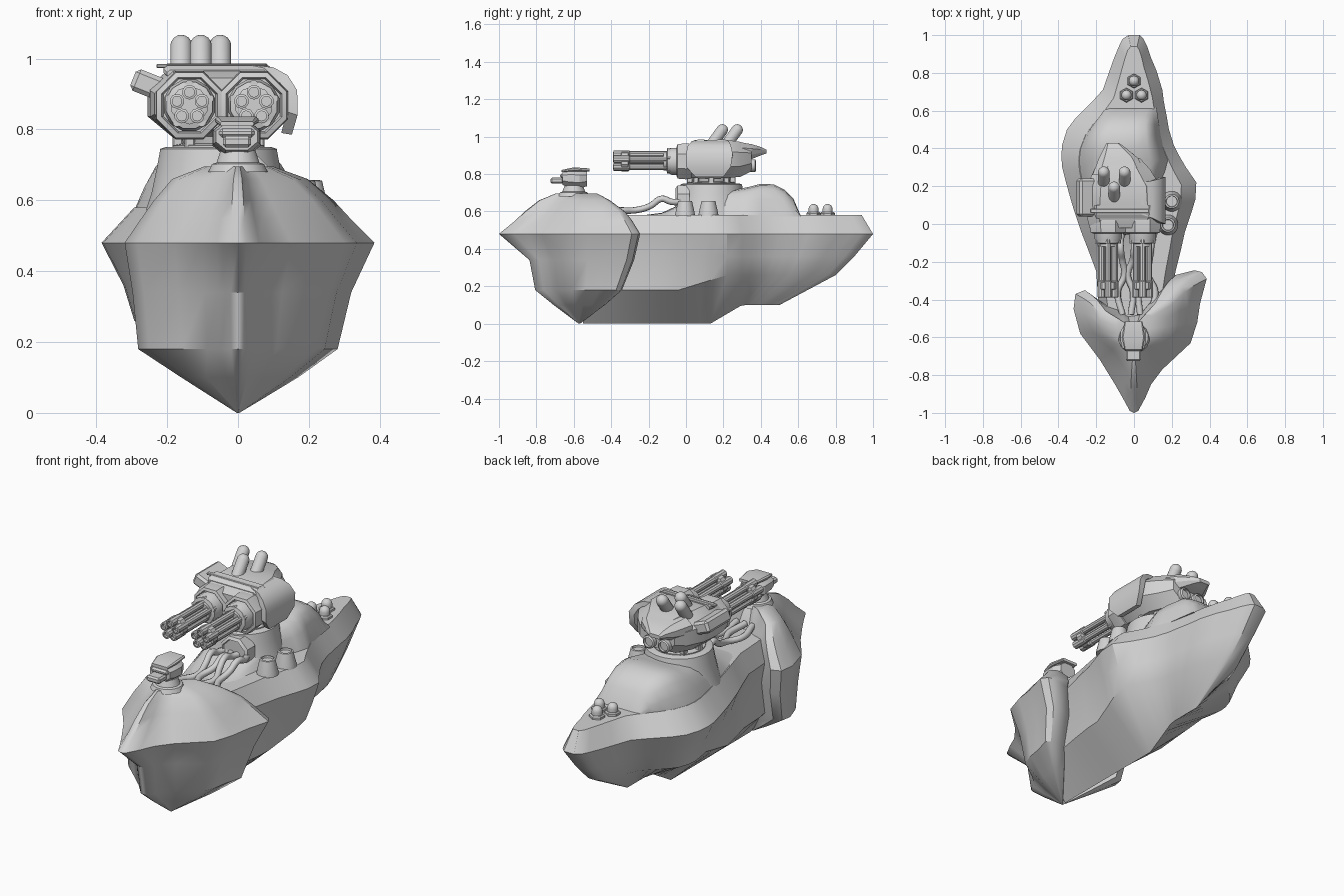
import bpy, bmesh, math
from mathutils import Vector, Matrix

if "Cube" in bpy.data.objects:
    bpy.data.objects.remove(bpy.data.objects["Cube"])

grey = bpy.data.materials.new("plain_grey")
grey.diffuse_color = (0.65, 0.65, 0.65, 1)
grey.use_nodes = True
grey.node_tree.nodes["Principled BSDF"].inputs["Base Color"].default_value = grey.diffuse_color


def finish(bm, name, angle=32):
    bmesh.ops.recalc_face_normals(bm, faces=bm.faces)
    me = bpy.data.meshes.new(name)
    bm.to_mesh(me)
    bm.free()
    ob = bpy.data.objects.new(name, me)
    bpy.context.collection.objects.link(ob)
    me.materials.append(grey)
    bpy.ops.object.select_all(action='DESELECT')
    ob.select_set(True)
    bpy.context.view_layer.objects.active = ob
    bpy.ops.object.shade_smooth_by_angle(angle=math.radians(angle))
    return ob


def loft(name, rings, angle=32):
    """Skin a list of equally long closed rings and cap both ends."""
    bm = bmesh.new()
    vs = [[bm.verts.new(p) for p in r] for r in rings]
    n = len(rings[0])
    for a, b in zip(vs, vs[1:]):
        for i in range(n):
            j = (i + 1) % n
            bm.faces.new((a[i], a[j], b[j], b[i]))
    bm.faces.new(vs[0])
    bm.faces.new(vs[-1])
    bmesh.ops.remove_doubles(bm, verts=bm.verts, dist=0.0005)
    bmesh.ops.triangulate(bm, faces=[f for f in bm.faces if len(f.verts) > 4])
    return finish(bm, name, angle)


def turned(name, base, axis, profile, n=16):
    """Revolve (radius, distance) steps around an axis from base."""
    q = Vector(axis).to_track_quat('Z', 'Y')
    rings = []
    for r, d in profile:
        rings.append([Vector(base) + q @ Vector((r * math.cos((k + .5) * math.tau / n),
                      r * math.sin((k + .5) * math.tau / n), d)) for k in range(n)])
    return loft(name, rings)


def box(name, loc, size, rot_y=0, bevel=0.008):
    bm = bmesh.new()
    m = Matrix.Translation(loc) @ Matrix.Rotation(rot_y, 4, 'Y') @ Matrix.Diagonal((*size, 1))
    bmesh.ops.create_cube(bm, size=1, matrix=m)
    bmesh.ops.bevel(bm, geom=bm.edges[:], offset=bevel, segments=1, affect='EDGES')
    return finish(bm, name, 20)


def octagon(y, xl, xr, zb, zt, c=.3):
    """Chamfered rectangular cross-section."""
    d = (zt - zb) * c
    e = min(d * 1.2, (xr - xl) * .4)
    return [(xl + e, y, zb), (xr - e, y, zb), (xr, y, zb + d), (xr, y, zt - d),
            (xr - e, y, zt), (xl + e, y, zt), (xl, y, zt - d), (xl, y, zb + d)]


def ramp(v, a, b, lo, hi):
    return lo + (hi - lo) * min(1, max(0, (v - a) / (b - a)))


def squeeze(y, start, end):
    """Shorten the stern so that station 1 lands on end."""
    return y if y < start else ramp(y, start, 1, start, end)


# Main hull: y, left rim, right rim, deckhouse height
stations = [(-.55, -.16, .16, 0), (-.4, -.19, .19, 0), (-.25, -.2, .22, .005),
            (-.13, -.245, .25, .02), (-.04, -.28, .27, .06), (.08, -.32, .31, .1),
            (.13, -.335, .325, .12), (.22, -.36, .33, .135), (.3, -.38, .275, .145),
            (.36, -.385, .24, .155),
            (.42, -.38, .21, .17), (.5, -.355, .185, .168), (.56, -.31, .175, .14),
            (.61, -.26, .165, .095), (.655, -.215, .157, .0),
            (.71, -.165, .15, 0), (.81, -.13, .12, 0), (.88, -.105, .09, 0), (.94, -.08, .07, 0),
            (.98, -.06, .05, 0), (1, -.03, .03, 0)]
rings, house = [], []
for y, xl, xr, h in stations:
    yd, yc, ym, yk = y * .94 if y > 0 else y, squeeze(y, .3, .8), squeeze(y, .3, .9), squeeze(y, .22, .5)
    zc = ramp(yc, -.04, .22, .18, .26)
    zk = ramp(yk, .13, .3, 0, .1)
    k = ramp(y, .4, 1, .76, .55)
    c = ramp(y, -.2, 0, .85, .76)
    rings.append([(0, yk, zk), (xr * c, yc, zc), (xr * .88, ym, .36), (xr, y, .48),
                  (xr * k, yd, .58), (xl * k, yd, .58), (xl, y, .48),
                  (xl * .84, ym, .36), (xl * c, yc, zc)])
    # flank of the deckhouse rises straight from the deck edge
    if -.3 < y < .66:
        xh = min(xr, ramp(y, .2, .36, .17, .25))
        left = [(xl * f, yd, .572 + h * g) for f, g in
                ((k, 0), (.69, .4), (.61, .73), (.52, .92), (.4, 1.0))]
        right = [(xh * f, yd, .572 + h * g) for f, g in
                 ((.05, 1.03), (.35, .98), (.5, .85), (.62, .55), (.76, 0))]
        house.append(left + right)
loft("main_hull", rings, 32)
loft("deckhouse", house, 50)

# Armoured bow with swept wings
rim = [(0, -1), (.022, -.99), (.06, -.92), (.09, -.85), (.15, -.77), (.30, -.63), (.335, -.52),
       (.35, -.42), (.385, -.29), (.36, -.255), (.32, -.245), (.22, -.27), (.12, -.37), (.04, -.46),
       (-.04, -.47), (-.1, -.43), (-.19, -.4), (-.26, -.35), (-.31, -.37), (-.32, -.45),
       (-.285, -.58), (-.18, -.72), (-.1, -.85), (-.06, -.92), (-.022, -.99)]
# height, right, left, front and back scale, hollow beside the ridge
levels = [(0, .01, .01, .01, .01, 1), (.1, .44, .5, .32, .42, 1), (.18, .73, .88, .55, .7, 1),
          (.34, .83, .93, .62, .9, 1), (.48, 1, 1, 1, 1, 1), (.55, .82, .85, .8, .87, .94),
          (.6, .7, .74, .68, .75, .88), (.66, .51, .58, .5, .5, .86), (.695, .26, .3, .3, .3, .95)]
rings = []
for z, sr, sl, sf, sb, hollow in levels:
    ring = []
    for x, y in rim:
        g = hollow if .05 < abs(x) < .2 and y < -.6 else 1
        sy = ramp(y, -.85, -.45, sf, sb)
        ring.append((x * (sr if x > 0 else sl) * g, -.57 + (y + .57) * sy * g, z))
    rings.append(ring)
loft("bow_armour", rings, 36)

# Turret base and neck
TX, TY = -.055, .135
turned("turret_base", (TX, TY, .56), (0, 0, 1),
       [(.21, 0), (.19, .06), (.175, .13), (.165, .185), (.15, .19)], 32)
turned("turret_neck", (TX, TY, .74), (0, 0, 1), [(.13, 0), (.13, .015), (.1, .02), (.11, .06)], 24)
for k in range(8):
    a = math.tau * k / 8
    box("neck_bracket", (TX + .115 * math.cos(a), TY + .115 * math.sin(a), .765),
        (.03, .03, .045), 0, .004)

# Turret housing
loft("turret_housing", [octagon(*s) for s in [
    (-.02, -.235, .125, .8, .945), (.03, -.248, .138, .78, .965), (.1, -.255, .145, .775, .98),
    (.2, -.25, .14, .778, .985), (.29, -.21, .085, .785, .972), (.35, -.175, .03, .815, .955)]], 30)
loft("brow_plate", [octagon(*s) for s in [
    (.03, -.2, .08, .945, .968), (.05, -.21, .09, .95, .98), (.1, -.21, .09, .955, .986)]], 20)
box("visor_slot", (-.075, .07, .979), (.31, .022, .012), 0, .003)
loft("tail_plate", [octagon(*s) for s in [
    (.26, -.22, .07, .87, .975), (.35, -.185, .02, .88, .96), (.4, -.16, -.04, .9, .945),
    (.43, -.145, -.08, .91, .93)]], 20)
for x in (-.125, -.035):
    turned("rear_exhaust", (x, .31, .845), (0, 1, 0),
           [(.035, 0), (.035, .06), (.026, .065), (.026, .05)], 12)

# Side armour strap, bent around the right flank
pts = [(.04, .982), (.1, .975), (.14, .953), (.167, .91), (.168, .84), (.152, .785)]
inner = [(.04, .955), (.095, .95), (.12, .93), (.135, .9), (.138, .85), (.122, .79)]
loft("right_armour", [[(a[0], y0, a[1]), (a[0], y1, a[1]), (b[0], y1, b[1]), (b[0], y0, b[1])]
     for a, b, y0, y1 in zip(pts, inner, (.05, .03, .01, 0, 0, .05),
                             (.22, .23, .24, .25, .24, .2))], 35)
box("left_sensor_box", (-.25, .14, .925), (.1, .2, .065), math.radians(22), .012)

# Twin rotary guns
for cx in (-.137, .045):
    c = Vector((cx, 0, .868))
    back = (0, -1, 0)
    turned("gun_frame", c + Vector((0, .03, 0)), back,
           [(.1, 0), (.104, .03), (.1, .075), (.085, .08), (.08, .065)], 8)
    turned("gun_mount", c, back,
           [(.075, 0), (.075, .075), (.068, .09), (.068, .1), (.05, .105), (.05, .12)], 12)
    turned("gun_core", c + Vector((0, -.1, 0)), back, [(.024, 0), (.024, .25)], 8)
    turned("muzzle_clamp", c + Vector((0, -.305, 0)), back,
           [(.04, 0), (.054, .004), (.054, .04), (.04, .044)], 10)
    for k in range(5):
        a = math.tau * k / 5 + math.pi / 2
        p = c + Vector((.037 * math.cos(a), -.09, .037 * math.sin(a)))
        turned("gun_barrel", p, back,
               [(.017, 0), (.017, .21), (.021, .215), (.021, .297), (.014, .299), (.014, .28)], 10)
        turned("mount_bolt", c + Vector((.06 * math.cos(a), -.08, .06 * math.sin(a))), back,
               [(.012, 0), (.012, .022)], 8)
    for k in (-1, 0, 1):
        turned("frame_stud", (cx + .02 * k - .02, -.01, .95), back, [(.006, 0), (.006, .03)], 6)


def dome(r, h, foot=0):
    """Cylinder profile ending in a hemisphere."""
    return [(r, -foot), (r, h)] + [(max(.0004, r * math.cos(t * math.pi / 10)),
                                    h + r * math.sin(t * math.pi / 10)) for t in range(1, 6)]


# Tilted launch tubes, stern domes on hexagonal feet, conical deck vents
for x, y in ((-.16, .215), (-.05, .215), (-.105, .135)):
    turned("launch_tube", (x, y, .955), (0, .58, .8), dome(.031, .1, .03), 16)
for x, y in ((0, .757), (-.04, .682), (.04, .682)):
    turned("dome_foot", (x, y, .575), (0, 0, 1), [(.039, 0), (.039, .015), (.033, .022)], 6)
    turned("stern_dome", (x, y, .595), (0, 0, 1), dome(.027, .018), 16)
for x, y in ((.18, -.005), (.2, .12)):
    turned("deck_vent", (x, y, .575), (0, 0, 1),
           [(.055, 0), (.052, .02), (.038, .08), (.03, .082), (.028, .072)], 16)

# Hose panel and hoses running into the bow
turned("hose_panel", (.01, .02, .66), (0, -1, 0), [(.085, 0), (.085, .065), (.07, .075), (.066, .065)], 8)
for i, x in enumerate((-.055, -.015, .03, .075)):
    s = (-1, 1, -1, 1)[i] * .015
    cu = bpy.data.curves.new("hose", 'CURVE')
    cu.dimensions = '3D'
    cu.bevel_depth, cu.bevel_resolution, cu.resolution_u = .017, 2, 5
    sp = cu.splines.new('BEZIER')
    path = [(x, -.03, .65), (x + s, -.08, .652), (x + s, -.13, .668), (x + s * .5, -.19, .63),
            (x * 1.2 - s, -.27, .607), (x * 1.3 + s, -.36, .607), (x * 1.1, -.48, .615)]
    sp.bezier_points.add(len(path) - 1)
    for b, p in zip(sp.bezier_points, path):
        b.co = p
        b.handle_left_type = b.handle_right_type = 'AUTO'
    ob = bpy.data.objects.new("hose", cu)
    bpy.context.collection.objects.link(ob)
    cu.materials.append(grey)
    bpy.ops.object.select_all(action='DESELECT')
    ob.select_set(True)
    bpy.context.view_layer.objects.active = ob
    bpy.ops.object.convert(target='MESH')
    bpy.ops.object.shade_smooth()

# Small bow turret: pedestal, head, hood and lens
turned("bow_pedestal", (0, -.6, .68), (0, 0, 1), [(.085, 0), (.075, .022), (.062, .026), (.05, .06)], 16)
loft("bow_turret_head", [octagon(*s) for s in [
    (-.66, -.062, .055, .742, .818), (-.63, -.07, .062, .73, .825),
    (-.57, -.072, .064, .722, .828), (-.53, -.05, .045, .735, .82)]], 25)
loft("bow_turret_hood", [octagon(*s) for s in [
    (-.665, -.05, .045, .81, .822), (-.6, -.065, .058, .815, .836), (-.515, -.05, .045, .815, .83)]], 25)
box("bow_turret_lens", (-.003, -.66, .79), (.1, .025, .026), 0, .009)
box("bow_turret_chin", (-.003, -.69, .765), (.08, .07, .032), 0, .008)
